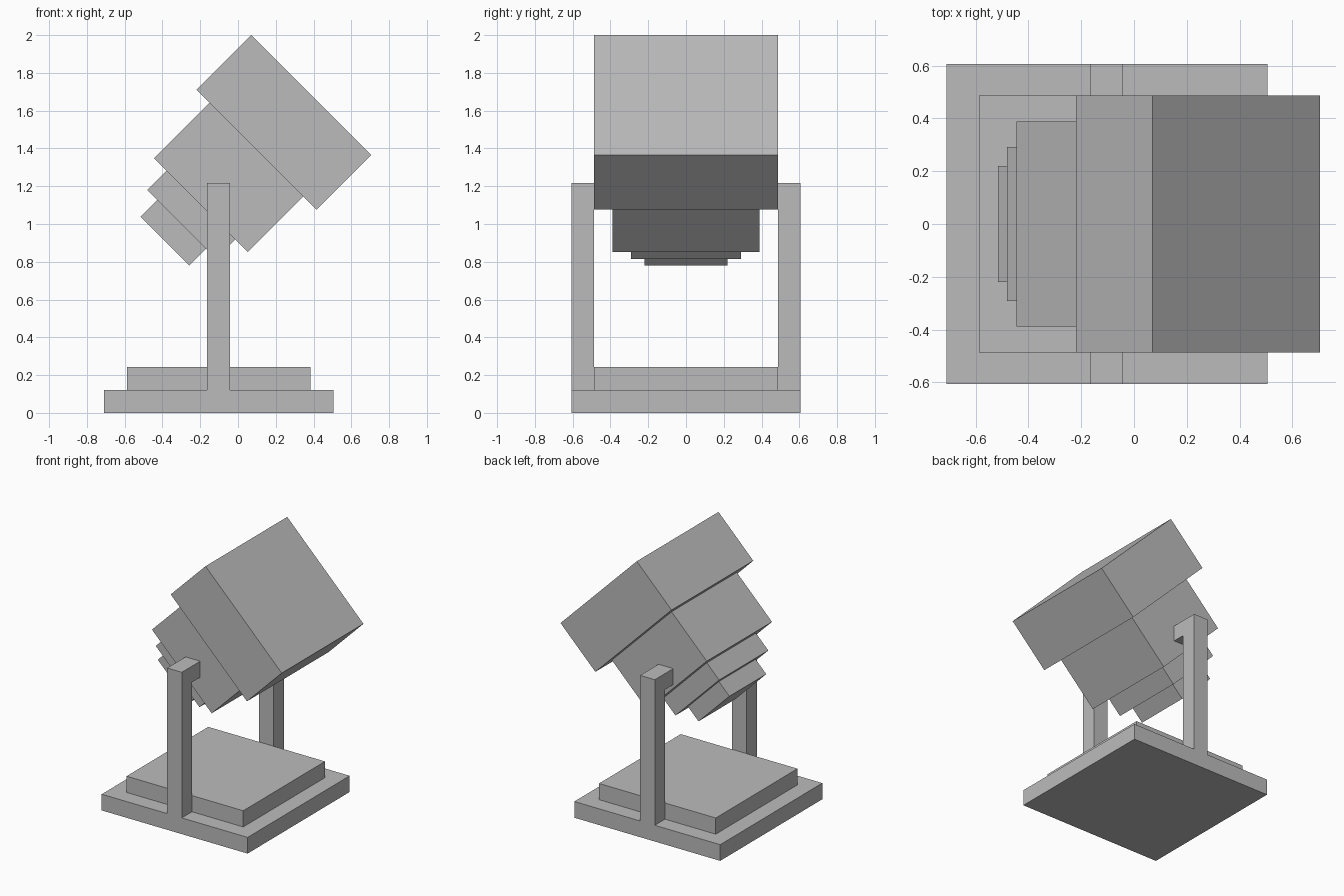
import bpy
from math import pi, sqrt
from mathutils import Matrix, Vector

default = bpy.data.objects.get("Cube")
if default:
    bpy.data.objects.remove(default, do_unlink=True)

grey = bpy.data.materials.new("plain grey")
grey.use_nodes = True
GREY = (0.5, 0.5, 0.5, 1)
grey.diffuse_color = GREY
grey.node_tree.nodes["Principled BSDF"].inputs["Base Color"].default_value = GREY


def box(name, low, high, transform=Matrix()):
    """Flat-shaded box between two corners, optionally transformed."""
    low, high = Vector(low), Vector(high)
    bpy.ops.mesh.primitive_cube_add(size=1)
    obj = bpy.context.object
    obj.name = name
    obj.data.transform(transform @ Matrix.Translation((low + high) / 2)
                       @ Matrix.Diagonal((*(high - low), 1)))
    obj.data.materials.append(grey)
    return obj


# Stepped base
box("base_slab", (-0.71, -0.607, 0), (0.505, 0.607, 0.122))
box("base_step", (-0.588, -0.486, 0.122), (0.384, 0.486, 0.244))

# Upright posts with pivot blocks reaching in to the lamp body
for side, label in ((-1, "right"), (1, "left")):
    for part, inner, outer, bottom, top in (
            ("post", 0.486, 0.607, 0.122, 1.218),
            ("pivot", 0.388, 0.486, 1.097, 1.218)):
        y0, y1 = sorted((side * inner, side * outer))
        box(f"{label}_{part}", (-0.165, y0, bottom), (-0.043, y1, top))

# Lamp head: stacked boxes along an axis tilted 45 degrees towards +x
tilt = Matrix.Translation((-0.648, 0, 0.648)) @ Matrix.Rotation(pi / 4, 4, "Y")
for name, start, end, width, half_depth in (
        ("lamp_hood", 1.054, 1.464, 0.898, 0.486),
        ("lamp_body", 0.639, 1.054, 0.703, 0.388),
        ("rear_step", 0.494, 0.639, 0.515, 0.292),
        ("rear_cap", 0.37, 0.494, 0.364, 0.219)):
    box(name, (-width / 2, -half_depth, start), (width / 2, half_depth, end), tilt)
